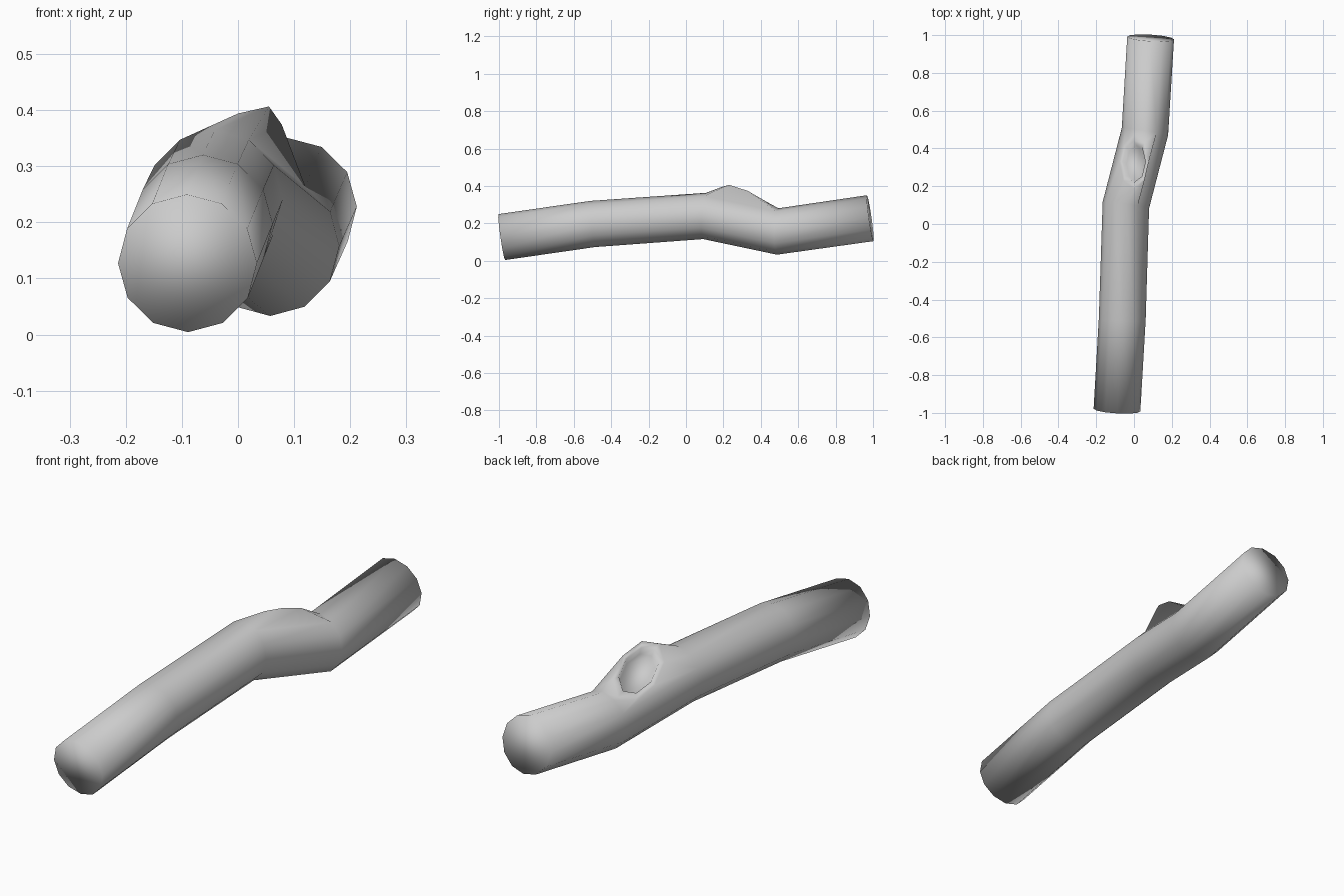
import bpy, bmesh
from math import sin, cos, radians
from mathutils import Vector

if "Cube" in bpy.data.objects:
    bpy.data.objects.remove(bpy.data.objects["Cube"])

SIDES, R = 12, 0.124

# Centre line of the log, front to back
path = [Vector(p) for p in [(-0.09, -0.985, 0.127), (-0.062, -0.5, 0.197),
                            (-0.043, 0.1, 0.24), (0.058, 0.49, 0.157),
                            (0.088, 0.985, 0.228)]]
bm = bmesh.new()

# Rings square to the path
rings = []
for i, p in enumerate(path):
    t = Vector()
    if i > 0:
        t += (p - path[i - 1]).normalized()
    if i < len(path) - 1:
        t += (path[i + 1] - p).normalized()
    t.normalize()
    side = t.cross(Vector((0, 0, 1))).normalized()
    up = side.cross(t)
    rings.append([bm.verts.new(p + R * (side * cos(radians(30 * k)) + up * sin(radians(30 * k))))
                  for k in range(SIDES)])

# Bark, leaving three faces open for the branch stub
for i in range(len(rings) - 1):
    a, b = rings[i], rings[i + 1]
    for k in range(SIDES):
        if i == 2 and k in (2, 3, 4):
            continue
        n = (k + 1) % SIDES
        bm.faces.new((a[k], a[n], b[n], b[k]))
bm.faces.new(rings[0])
bm.faces.new(rings[-1][::-1])

# Branch stub: the opening drawn out to a slanted octagon with a hollow
a, b = rings[2], rings[3]
loop = [a[2]] + b[2:6] + [a[5], a[4], a[3]]
centre = Vector((0, 0.33, 0.33))
normal = Vector((-0.567, 0.45, 1)).normalized()


def octagon(scale, depth):
    out = []
    for j in range(8):
        ang = radians(-45 + 45 * j)
        x, y = 0.078 * scale * cos(ang), 0.142 * scale * sin(ang)
        out.append(bm.verts.new(centre + Vector((x, y, 0.567 * x - 0.45 * y)) - normal * depth))
    return out


for scale, depth in [(1, 0), (0.77, 0), (0.68, 0.03)]:
    nxt = octagon(scale, depth)
    for j in range(8):
        n = (j + 1) % 8
        bm.faces.new((loop[j], loop[n], nxt[n], nxt[j]))
    loop = nxt
bm.faces.new(loop)

bmesh.ops.recalc_face_normals(bm, faces=bm.faces)
for f in bm.faces:
    f.smooth = True
mesh = bpy.data.meshes.new("log")
bm.to_mesh(mesh)
bm.free()
bpy.context.collection.objects.link(bpy.data.objects.new("log", mesh))
